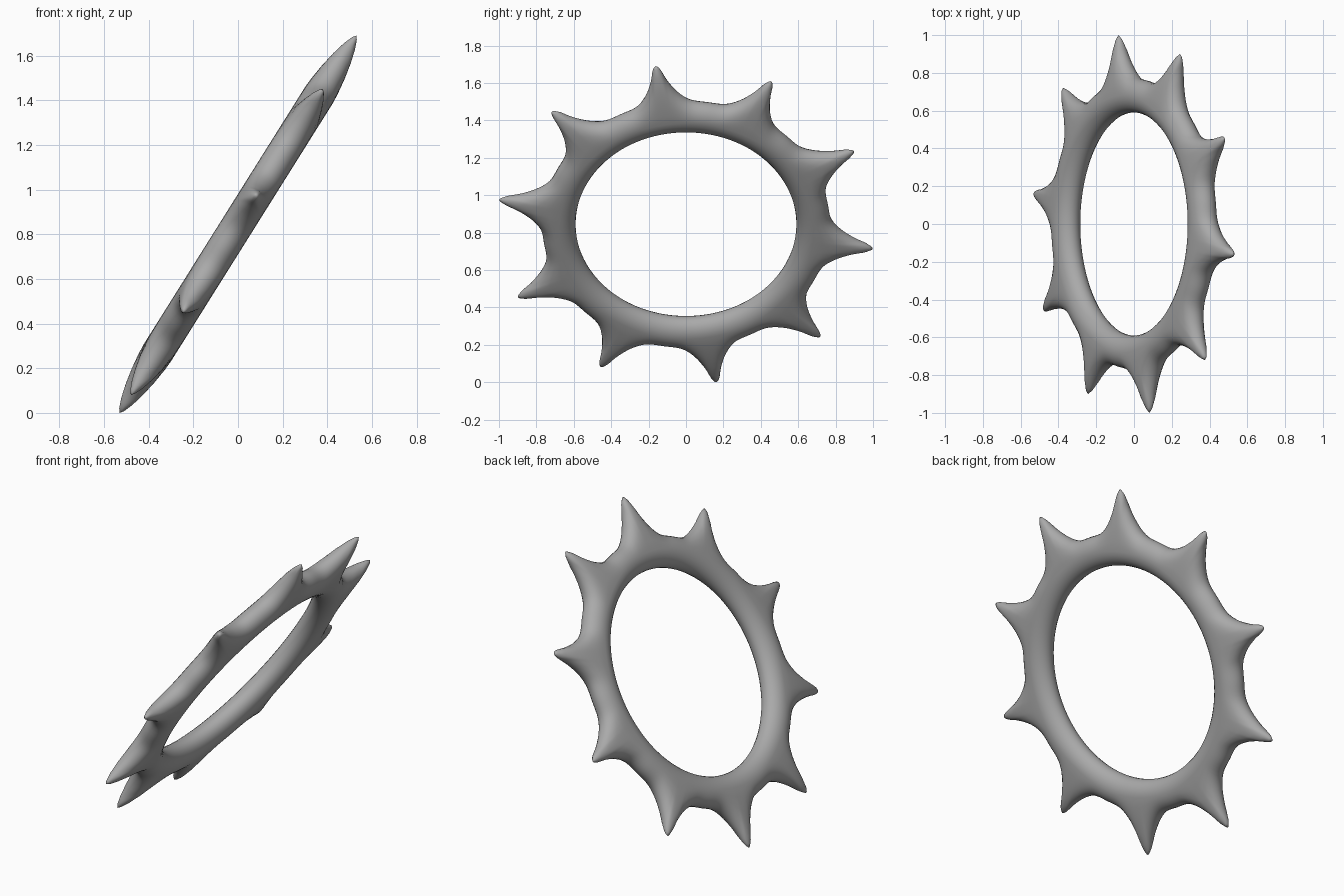
import bpy, bmesh, math
from mathutils import Vector

cube = bpy.data.objects.get("Cube")
if cube:
    bpy.data.objects.remove(cube, do_unlink=True)

SPIKES, TUBE_R, TUBE_A, TUBE_B = 10, 0.68, 0.09, 0.072
STEPS, SIDES = 4, 12                      # curve samples, half-section samples
TILT, START = math.radians(57.9), math.radians(-8.8)
PERIOD = 2 * math.pi / SPIKES

# Half spike outline, tip to valley: (sideways, outward)
outline = [(0, 1.01), (0.021, 0.985), (0.043, 0.915), (0.085, 0.83),
           (0.145, 0.765), (0.238, 0.731)]


def smooth_outline(points):
    """Catmull-Rom curve, mirrored at the tip and at the valley."""
    def mirror_valley(p):
        a = PERIOD - math.atan2(p[0], p[1])
        r = math.hypot(*p)
        return (r * math.sin(a), r * math.cos(a))
    pts = [Vector(p) for p in
           [(-points[1][0], points[1][1])] + points + [mirror_valley(points[-2])]]
    curve = []
    for p0, p1, p2, p3 in zip(pts, pts[1:], pts[2:], pts[3:]):
        for k in range(STEPS):
            t = k / STEPS
            curve.append(0.5 * (2 * p1 + (p2 - p0) * t
                                + (2 * p0 - 5 * p1 + 4 * p2 - p3) * t * t
                                + (3 * p1 - p0 - 3 * p2 + p3) * t ** 3))
    return curve + [pts[-2]]


half = smooth_outline(outline)
n = len(half) - 1

# One period of columns: (outer angle, outer radius, ring angle)
columns = []
for i, p in enumerate(half):
    a = math.atan2(p.x, p.y)
    columns.append((a, p.length, 0.5 * a + 0.25 * PERIOD * i / n))
columns += [(PERIOD - a, r, PERIOD - c) for a, r, c in columns[-2:0:-1]]

# Tilted ring plane
up = Vector((math.cos(TILT), 0, math.sin(TILT)))
side = Vector((0, 1, 0))
normal = side.cross(up)
centre = Vector((0, 0, 0.845))


def polar(angle, radius):
    return side * (radius * math.cos(angle)) + up * (radius * math.sin(angle))


def section(base, outer_angle, outer_r, ring_angle):
    """Closed cross-section: round inside, tapering to the outline outside."""
    ring = polar(base + ring_angle, TUBE_R)
    reach = polar(base + outer_angle, outer_r) - ring
    inward = -polar(base + ring_angle, TUBE_A)
    power = 2 - 0.5 * min(1, max(0, (outer_r - 0.77) / 0.24))
    points = []
    for k in range(2 * SIDES):
        f = math.pi * k / SIDES
        c, s = math.cos(f), math.sin(f)
        if c >= 0:
            along = reach * c ** (2 / power)
            height = math.copysign(abs(s) ** (2 / power), s)
        else:
            along, height = inward * -c, s
        points.append(centre + ring + along + normal * (TUBE_B * height))
    return points


# Spiked ring
bm = bmesh.new()
loops = [[bm.verts.new(p) for p in section(START + s * PERIOD, *col)]
         for s in range(SPIKES) for col in columns]
for i, loop in enumerate(loops):
    nxt = loops[(i + 1) % len(loops)]
    for k in range(2 * SIDES):
        m = (k + 1) % (2 * SIDES)
        bm.faces.new((loop[k], nxt[k], nxt[m], loop[m]))
bmesh.ops.recalc_face_normals(bm, faces=bm.faces)
mesh = bpy.data.meshes.new("spiked_ring")
bm.to_mesh(mesh)
bm.free()
mesh.shade_smooth()

grey = bpy.data.materials.new("plain_grey")
grey.use_nodes = True
grey.diffuse_color = (0.4, 0.4, 0.4, 1)
grey.node_tree.nodes["Principled BSDF"].inputs["Base Color"].default_value = (0.4, 0.4, 0.4, 1)
mesh.materials.append(grey)
bpy.context.collection.objects.link(bpy.data.objects.new("spiked_ring", mesh))
